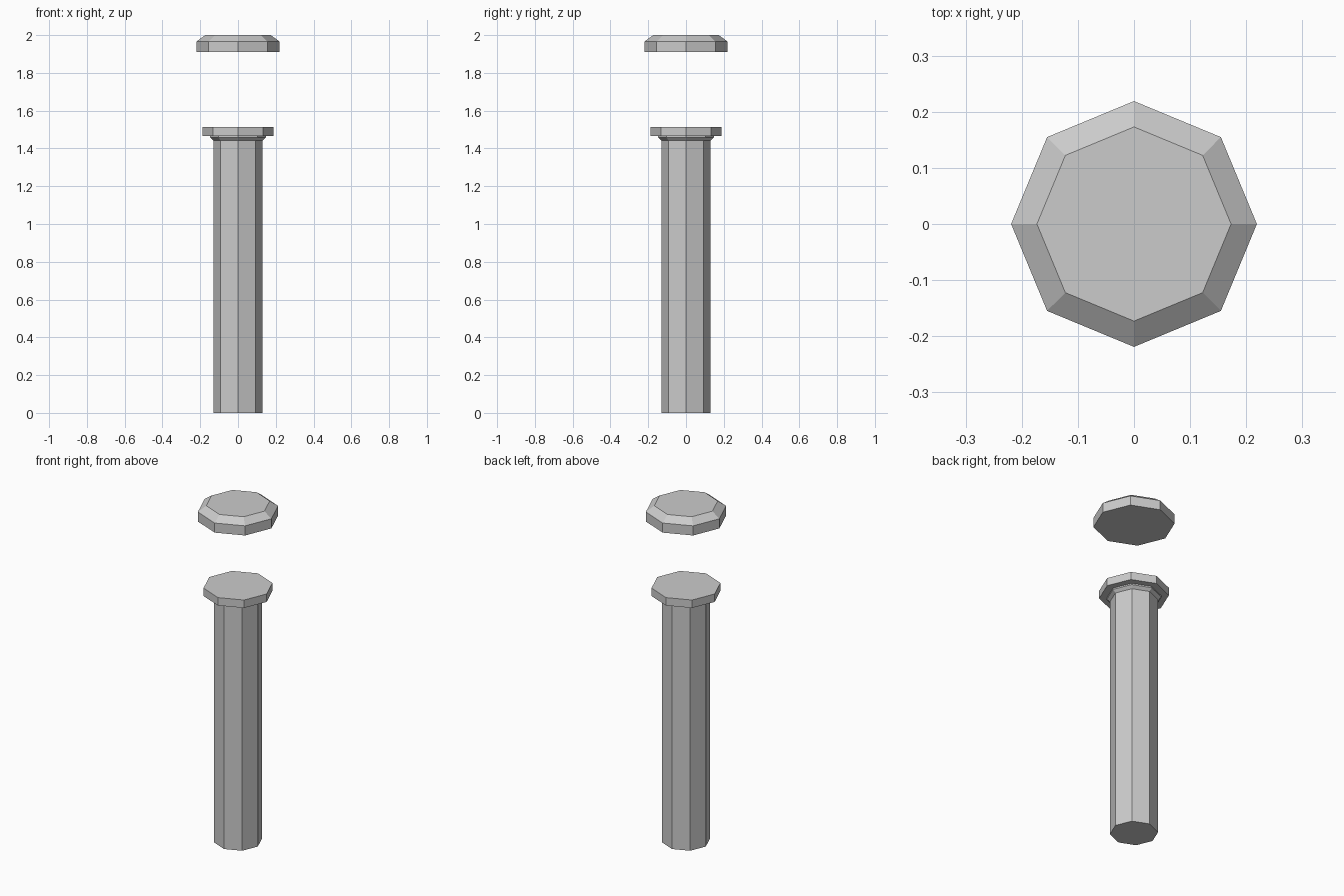
import bpy, bmesh
from math import cos, sin, pi

if "Cube" in bpy.data.objects:
    bpy.data.objects.remove(bpy.data.objects["Cube"])

SIDES = 8


def turned(name, profile):
    """Closed eight-sided solid from (radius, height) rings, bottom to top."""
    bm = bmesh.new()
    rings = [[bm.verts.new((r * cos(2 * pi * i / SIDES), r * sin(2 * pi * i / SIDES), z))
              for i in range(SIDES)] for r, z in profile]
    for low, high in zip(rings, rings[1:]):
        for i in range(SIDES):
            j = (i + 1) % SIDES
            bm.faces.new((low[i], low[j], high[j], high[i]))
    bm.faces.new(rings[0][::-1])
    bm.faces.new(rings[-1])
    mesh = bpy.data.meshes.new(name)
    bm.to_mesh(mesh)
    bm.free()
    obj = bpy.data.objects.new(name, mesh)
    bpy.context.collection.objects.link(obj)
    return obj


# Post with a small flared neck and a wide collar on top
turned("post", [(0.13, 0), (0.13, 1.442), (0.147, 1.458),
                (0.147, 1.466), (0.188, 1.466), (0.188, 1.513)])

# Floating cap with a bevelled upper edge
turned("cap", [(0.219, 1.91), (0.219, 1.967), (0.173, 2.0)])
